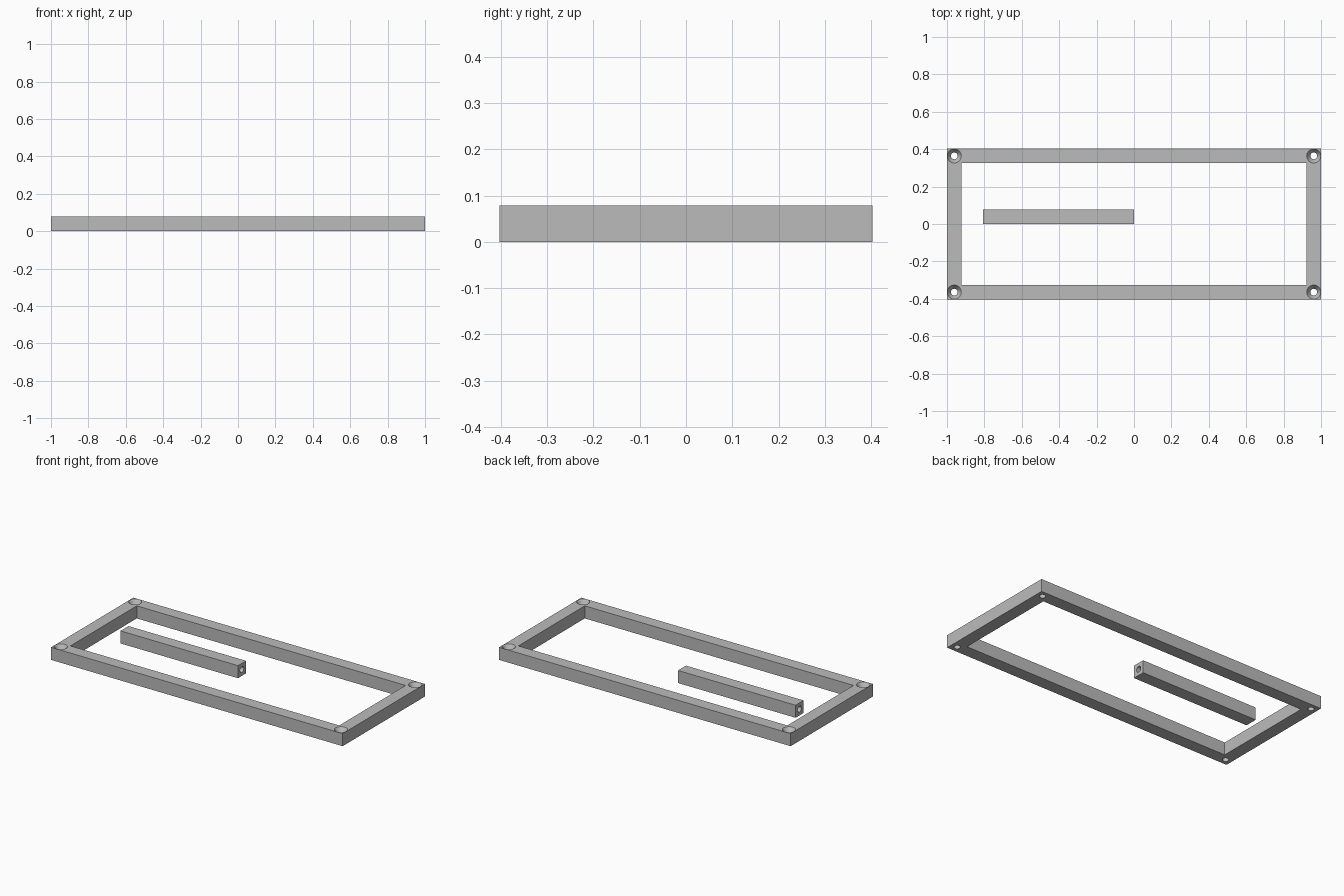
import bpy
import math

L, W, T = 2.0, 0.806, 0.078      # frame length, width and bar thickness
HOLE, SINK, SINK_DEPTH = 0.018, 0.038, 0.03

if "Cube" in bpy.data.objects:
    bpy.data.objects.remove(bpy.data.objects["Cube"])

grey = bpy.data.materials.new("plain_grey")
grey.use_nodes = True
grey.diffuse_color = (0.5, 0.5, 0.5, 1)
grey.node_tree.nodes["Principled BSDF"].inputs["Base Color"].default_value = grey.diffuse_color


def box(name, size, centre):
    bpy.ops.mesh.primitive_cube_add(size=1, location=centre)
    ob = bpy.context.object
    ob.name = name
    ob.scale = size
    bpy.ops.object.transform_apply(location=True, rotation=True, scale=True)
    ob.data.materials.append(grey)
    return ob


def cone(r1, r2, depth, centre, rotation=(0, 0, 0)):
    bpy.ops.mesh.primitive_cone_add(vertices=32, radius1=r1, radius2=r2, depth=depth,
                                    location=centre, rotation=rotation)
    bpy.context.object.data.materials.append(grey)
    return bpy.context.object


def cut(target, cutter):
    cutter.hide_render = True
    bpy.context.view_layer.objects.active = target
    mod = target.modifiers.new("cut", "BOOLEAN")
    mod.operation = "DIFFERENCE"
    mod.solver = "EXACT"
    mod.object = cutter
    bpy.ops.object.modifier_apply(modifier=mod.name)
    bpy.data.objects.remove(cutter)


def finish(ob):
    bpy.ops.object.select_all(action="DESELECT")
    ob.select_set(True)
    bpy.context.view_layer.objects.active = ob
    bpy.ops.object.shade_smooth_by_angle(angle=math.radians(30))


# Rectangular frame with an open middle
frame = box("frame", (L, W, T), (0, 0, T / 2))
cut(frame, box("opening", (L - 2 * T, W - 2 * T, 3 * T), (0, 0, T / 2)))

# Countersunk screw hole in each corner
for sx in (-1, 1):
    for sy in (-1, 1):
        x, y = sx * (L - T) / 2, sy * (W - T) / 2
        cut(frame, cone(HOLE, HOLE, 3 * T, (x, y, T / 2)))
        cut(frame, cone(HOLE, SINK, SINK_DEPTH, (x, y, T - SINK_DEPTH / 2 + 0.0005)))
finish(frame)

# Loose cross bar with a pilot hole in each end
bar = box("cross_bar", (W, T, T), (-W / 2, T / 2, T / 2))
for x in (-W, 0):
    cut(bar, cone(HOLE, HOLE, 0.4, (x, T / 2, T / 2), (0, math.pi / 2, 0)))
finish(bar)
